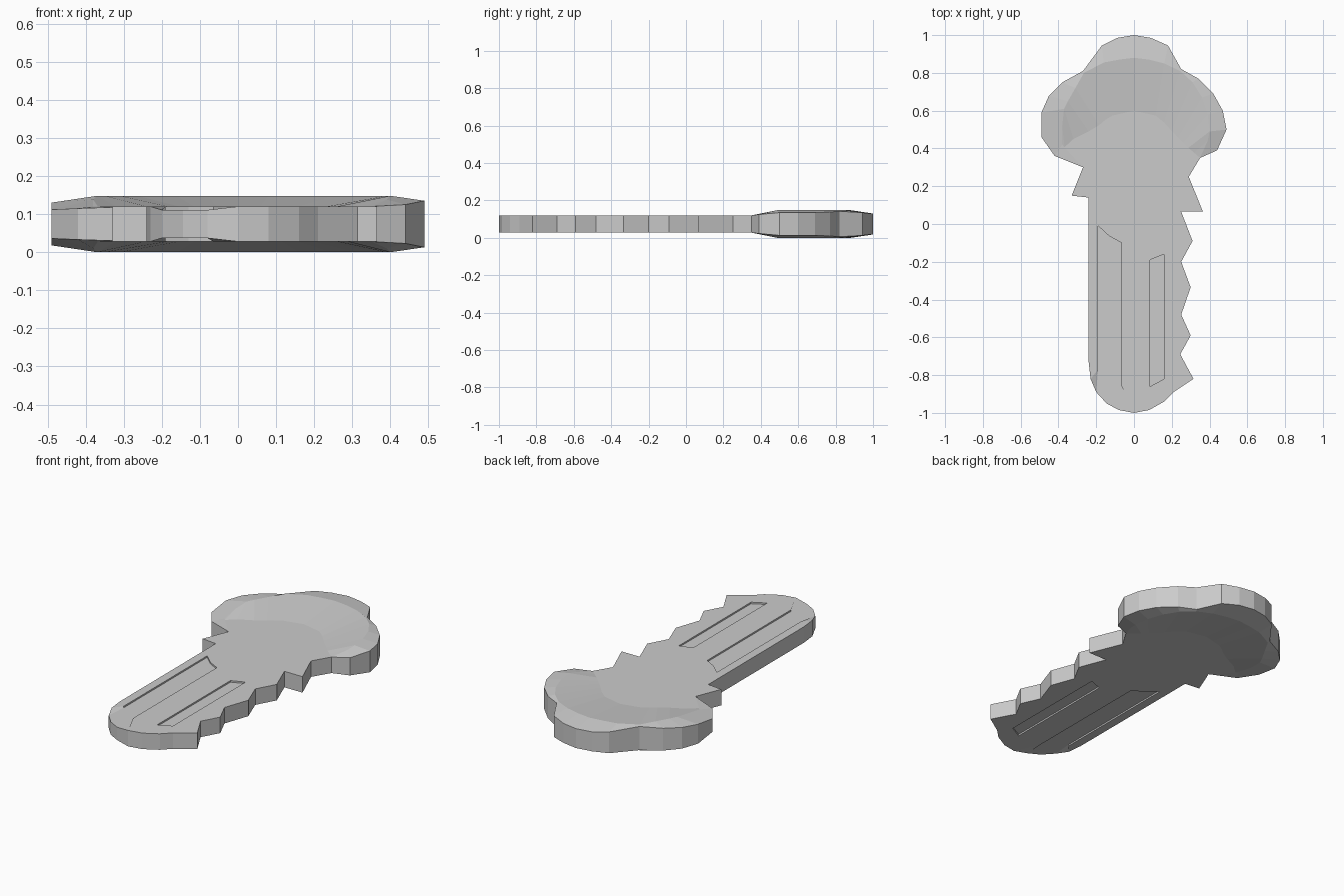
import bpy, bmesh

if "Cube" in bpy.data.objects:
    bpy.data.objects.remove(bpy.data.objects["Cube"])

THICK = 0.148          # full thickness of the handle
HI, LO = 0.12, 0.111   # blade surface and groove floor

bm = bmesh.new()


def add_face(points):
    bm.faces.new([bm.verts.new(p) for p in points])


def flip(p):
    return (p[0], p[1], THICK - p[2])


def add_both(points):
    """Add a face to the top and its copy to the underside."""
    add_face(points)
    add_face([flip(p) for p in reversed(points)])


def at(points, z):
    return [(x, y, z) for x, y in points]


def resample(points, count):
    out = []
    for i in range(count):
        t = i * (len(points) - 1) / (count - 1)
        k = min(int(t), len(points) - 2)
        out.append(tuple(a + (b - a) * (t - k) for a, b in zip(points[k], points[k + 1])))
    return out


# Handle: outer rim, raised ridge and inner edge, running right to left
rim = [(.35, .35, HI), (.44, .39, .125), (.49, .50, .135), (.47, .60, .135),
       (.42, .69, .135), (.34, .77, .138), (.25, .82, .142), (.18, .945, .135),
       (.09, .985, .13), (0, 1, .13), (-.09, .985, .13), (-.17, .945, .135),
       (-.27, .81, .142), (-.38, .75, .138), (-.45, .68, .135), (-.49, .59, .13),
       (-.49, .46, .112), (-.42, .36, .115), (-.27, .30, HI)]
ridge_xy = [(.35, .35), (.39, .44), (.40, .49), (.39, .58), (.36, .67), (.31, .75),
            (.245, .81), (.16, .85), (.08, .87), (0, .88), (-.08, .87), (-.16, .855),
            (-.265, .80), (-.31, .72), (-.35, .65), (-.37, .61), (-.38, .52),
            (-.38, .42), (-.27, .30)]
ridge_z = [HI, .138] + [THICK] * 14 + [.138, HI, HI]
ridge = [(x, y, z) for (x, y), z in zip(ridge_xy, ridge_z)]
inner = at(resample([(.35, .35), (.28, .41), (.22, .47), (.13, .57), (0, .60),
                     (-.13, .57), (-.20, .51), (-.38, .42), (-.27, .30)], len(rim)), HI)
for i in range(len(rim) - 1):
    add_both([rim[i], rim[i + 1], ridge[i + 1], ridge[i]])
    add_both([ridge[i], ridge[i + 1], inner[i + 1], inner[i]])

# Blade outline: teeth on the right, round tip, plain left side
teeth = at([(.29, .25), (.365, .065), (.25, .065), (.31, -.09), (.25, -.20),
            (.30, -.335), (.25, -.48), (.30, -.59), (.245, -.69), (.315, -.82),
            (.21, -.89), (.16, -.94), (.08, -.985)], HI)
tip = at([(0, -1)], HI)
tip_low = at([(-.08, -.985), (-.145, -.95), (-.20, -.89)], LO)
left = at([(-.23, -.82), (-.24, -.73), (-.24, .14), (-.33, .15)], HI)

# Grooves: an open one running off the tip, a closed one by the teeth
open_groove = [(-.065, -.86), (-.065, -.10), (-.13, -.065), (-.19, -.01), (-.19, -.77)]
slot = [(.085, -.19), (.16, -.16), (.16, -.82), (.085, -.86)]
open_hi, open_lo = at(open_groove, HI), at(open_groove, LO)
slot_hi, slot_lo = at(slot, HI), at(slot, LO)

# Blade surface in two pieces that meet along the slot
mid = len(rim) // 2
add_both(inner[mid::-1] + teeth + slot_hi[::-1])
add_both([inner[mid], slot_hi[0], slot_hi[3], teeth[-1]] + tip + open_hi
         + left + inner[:mid:-1])

# Groove floors and walls, with slopes where the groove leaves the tip
add_both(open_lo + tip_low[::-1])
add_both(slot_lo)
for i in range(4):
    j = (i + 1) % 4
    add_both([open_hi[i], open_hi[i + 1], open_lo[i + 1], open_lo[i]])
    add_both([slot_hi[i], slot_hi[j], slot_lo[j], slot_lo[i]])
add_both([tip[0], open_hi[0], open_lo[0], tip_low[0]])
add_both([open_hi[-1], left[0], tip_low[-1], open_lo[-1]])

# Side wall around the whole outline
outline = rim[::-1] + teeth + tip + tip_low + left
for a, b in zip(outline, outline[1:] + outline[:1]):
    add_face([a, b, flip(b), flip(a)])

bmesh.ops.remove_doubles(bm, verts=bm.verts, dist=0.0005)
bmesh.ops.recalc_face_normals(bm, faces=bm.faces)
mesh = bpy.data.meshes.new("key")
bm.to_mesh(mesh)
bm.free()
bpy.context.collection.objects.link(bpy.data.objects.new("key", mesh))
